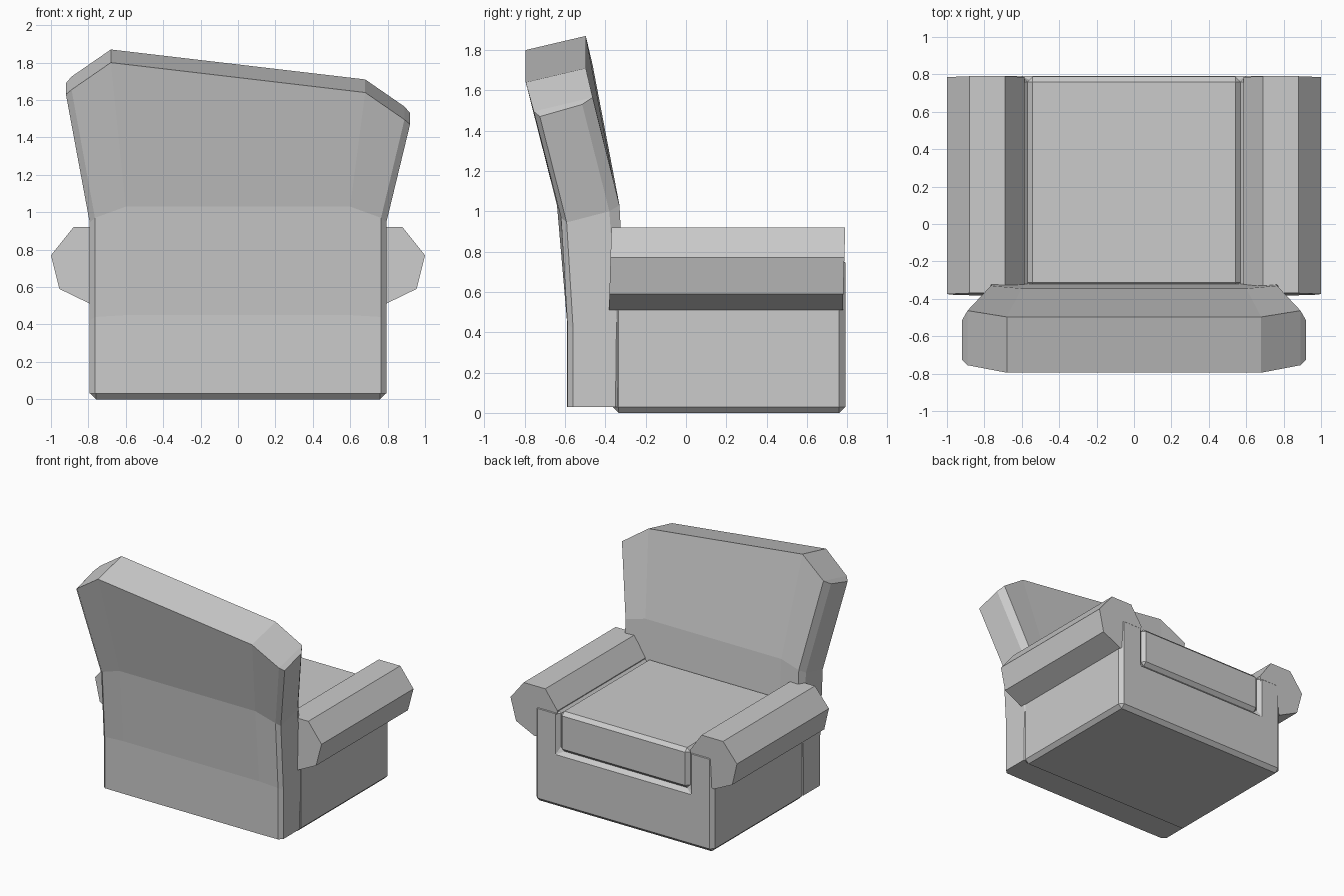
import bpy, bmesh

if "Cube" in bpy.data.objects:
    bpy.data.objects.remove(bpy.data.objects["Cube"])


def make_object(name, verts, faces, bevel=0.0):
    """Mesh object with consistent normals and an optional one-segment chamfer."""
    bm = bmesh.new()
    vs = [bm.verts.new(v) for v in verts]
    for f in faces:
        bm.faces.new([vs[i] for i in f])
    bmesh.ops.recalc_face_normals(bm, faces=bm.faces)
    me = bpy.data.meshes.new(name)
    bm.to_mesh(me)
    bm.free()
    ob = bpy.data.objects.new(name, me)
    bpy.context.collection.objects.link(ob)
    if bevel:
        mod = ob.modifiers.new("chamfer", 'BEVEL')
        mod.width = bevel
        mod.segments = 1
        mod.limit_method = 'ANGLE'
    return ob


def loft(name, rings, bevel=0.0):
    """Skin closed rings of equal length and cap both ends."""
    n = len(rings[0])
    verts = [v for r in rings for v in r]
    faces = [list(range(n)), list(range((len(rings) - 1) * n, len(rings) * n))]
    for k in range(len(rings) - 1):
        for i in range(n):
            j = (i + 1) % n
            faces.append([k * n + i, k * n + j, (k + 1) * n + j, (k + 1) * n + i])
    return make_object(name, verts, faces, bevel)


def extrude_y(name, profile, y0, y1, bevel=0.0, lean=0.0):
    """Extrude an (x, z) profile along y; lean shears the ends slightly."""
    rings = [[(x, y + lean * (z - 0.92), z) for x, z in profile] for y in (y0, y1)]
    return loft(name, rings, bevel)


# Base: U-shaped body whose side walls stand beside the cushion
half = [(0.79, 0.0), (0.79, 0.775), (0.57, 0.775), (0.57, 0.45)]
extrude_y("base", half + [(-x, z) for x, z in reversed(half)], -0.365, 0.79, 0.03)

# Seat cushion
extrude_y("seat_cushion", [(-0.57, 0.45), (0.57, 0.45), (0.57, 0.77), (-0.57, 0.77)],
          -0.34, 0.788, 0.028)

# Armrests: seven-sided rolls
arm = [(0.585, 0.77), (0.69, 0.92), (0.88, 0.92), (1.0, 0.77),
       (0.955, 0.59), (0.79, 0.51), (0.63, 0.59)]
for side, s in (("left", -1), ("right", 1)):
    extrude_y(side + "_armrest", [(s * x, z) for x, z in arm], -0.37, 0.79, lean=0.03)

# Backrest: half sections from rear centre round to front centre, bottom to top
levels = [
    [(0.60, -0.59, 0.03), (0.765, -0.588, 0.03), (0.793, -0.56, 0.03),
     (0.793, -0.35, 0.03), (0.765, -0.32, 0.03), (0.60, -0.32, 0.03)],
    [(0.60, -0.59, 0.45), (0.765, -0.588, 0.44), (0.793, -0.56, 0.42),
     (0.793, -0.345, 0.45), (0.765, -0.30, 0.46), (0.60, -0.30, 0.46)],
    [(0.60, -0.64, 1.03), (0.765, -0.62, 0.97), (0.793, -0.592, 0.945),
     (0.793, -0.38, 1.00), (0.765, -0.33, 1.03), (0.60, -0.345, 1.07)],
    [(0.68, -0.795, 1.72), (0.89, -0.755, 1.575), (0.92, -0.725, 1.55),
     (0.92, -0.515, 1.61), (0.89, -0.463, 1.645), (0.68, -0.497, 1.79)],
]
rings = []
for k, pts in enumerate(levels):
    skew = 0.08 if k == 3 else 0.0  # the top edge slopes down to the right
    rings.append([(x, y, z - skew) for x, y, z in pts] +
                 [(-x, y, z + skew) for x, y, z in reversed(pts)])
back = loft("backrest", rings)

# Split the non-planar end caps into strips so the rim keeps clean facets
bm = bmesh.new()
bm.from_mesh(back.data)
bm.faces.ensure_lookup_table()
caps = [f for f in bm.faces if len(f.verts) > 4]
bmesh.ops.delete(bm, geom=caps, context='FACES_ONLY')
bm.verts.ensure_lookup_table()
for o in (0, 36):
    for q in ((0, 5, 6, 11), (0, 1, 4, 5), (1, 2, 3, 4), (11, 6, 7, 10), (10, 7, 8, 9)):
        bm.faces.new([bm.verts[o + i] for i in q])
bmesh.ops.recalc_face_normals(bm, faces=bm.faces)
bm.to_mesh(back.data)
bm.free()
